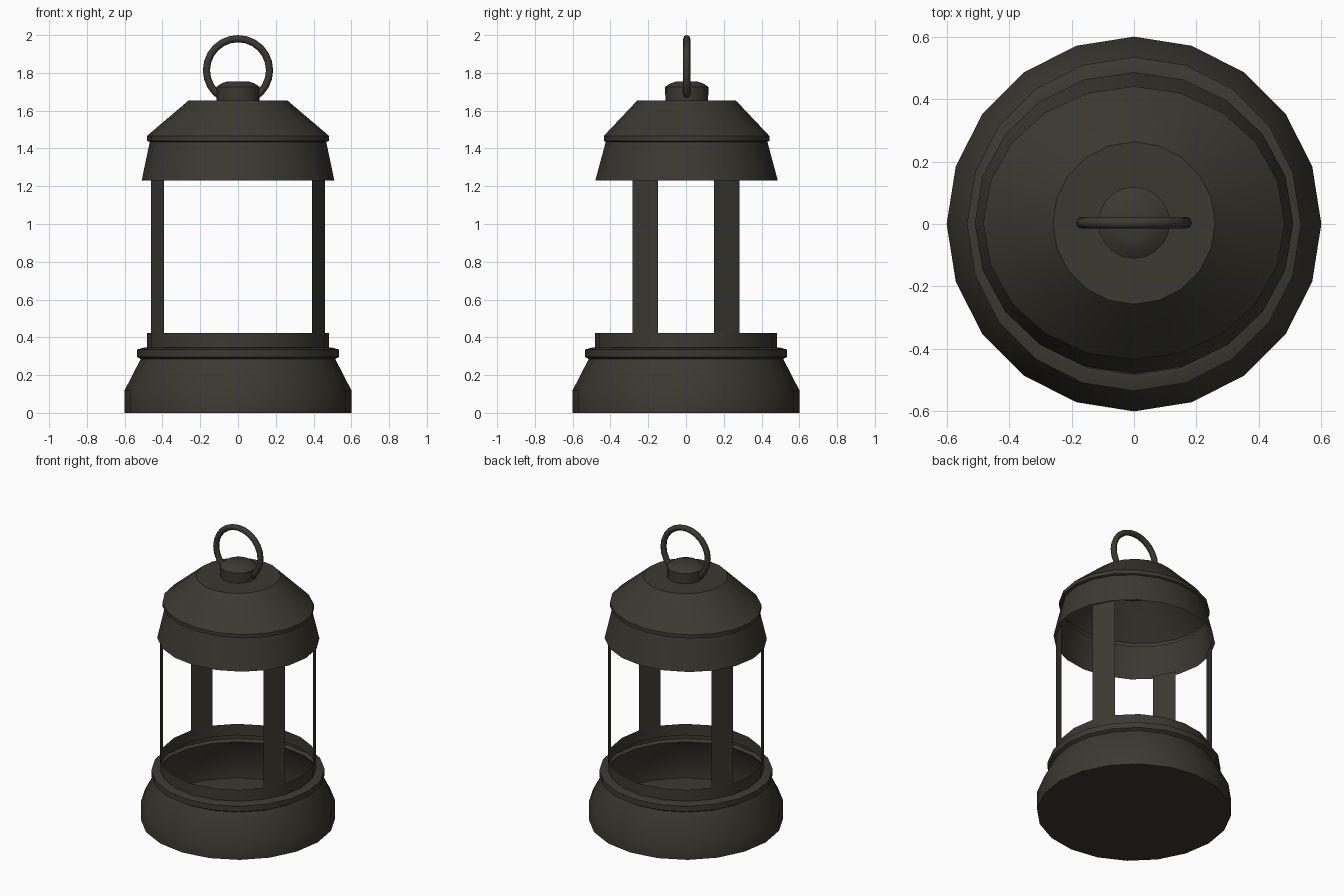
import bpy, bmesh, math

if "Cube" in bpy.data.objects:
    bpy.data.objects.remove(bpy.data.objects["Cube"])

SIDES = 20
metal = bpy.data.materials.new("dark olive metal")
metal.diffuse_color = (0.042, 0.040, 0.030, 1)
metal.use_nodes = True
metal.node_tree.nodes["Principled BSDF"].inputs["Base Color"].default_value = metal.diffuse_color


def finish(obj, angle=32):
    obj.data.materials.append(metal)
    bpy.ops.object.select_all(action='DESELECT')
    obj.select_set(True)
    bpy.context.view_layer.objects.active = obj
    bpy.ops.object.shade_smooth_by_angle(angle=math.radians(angle))


def turned(name, profile, cap_bottom=False, cap_top=False, y0=0.0, sides=SIDES):
    """Thin turned shell; profile rows are (x radius, y radius, z), bottom to top."""
    bm = bmesh.new()
    rings = []
    for rx, ry, z in profile:
        ring = []
        for i in range(sides):
            a = 2 * math.pi * i / sides
            ring.append(bm.verts.new((rx * math.cos(a), y0 + ry * math.sin(a), z)))
        rings.append(ring)
    for lo, hi in zip(rings, rings[1:]):
        for i in range(sides):
            j = (i + 1) % sides
            bm.faces.new((lo[i], lo[j], hi[j], hi[i]))
    if cap_bottom:
        bm.faces.new(rings[0][::-1])
    if cap_top:
        bm.faces.new(rings[-1])
    mesh = bpy.data.meshes.new(name)
    bm.to_mesh(mesh)
    bm.free()
    obj = bpy.data.objects.new(name, mesh)
    bpy.context.collection.objects.link(obj)
    finish(obj)
    return obj


def circle(rows):
    return [(r, r, z) for r, z in rows]


# hollow base with flange and upright collar
turned("base", circle([(0.60, 0), (0.60, 0.12), (0.515, 0.285), (0.535, 0.297),
                       (0.535, 0.335), (0.50, 0.345), (0.483, 0.345), (0.483, 0.422)]),
       cap_bottom=True)

# roof: flared skirt, rim, slope and flat top
turned("roof", [(0.51, 0.483, 1.23), (0.467, 0.428, 1.435), (0.483, 0.438, 1.44),
                (0.483, 0.438, 1.465), (0.472, 0.43, 1.475), (0.26, 0.26, 1.655)],
       cap_top=True, y0=0.003)

# knob on the roof
turned("knob", circle([(0.113, 1.65), (0.115, 1.725), (0.085, 1.745), (0.055, 1.755)]),
       cap_top=True, y0=0.004)

# four thin upright plates, each one facet of the collar
for sx in (1, -1):
    for sy in (1, -1):
        name = ("right" if sx > 0 else "left") + ("_back" if sy > 0 else "_front") + "_pillar"
        pts = [(sx * 0.483 * math.cos(a), sy * 0.483 * math.sin(a))
               for a in (math.radians(18), math.radians(36))]
        if sx * sy < 0:
            pts.reverse()
        (ax, ay), (bx, by) = pts
        mesh = bpy.data.meshes.new(name)
        mesh.from_pydata([(ax, ay, 0.42), (bx, by, 0.42), (bx, by, 1.24), (ax, ay, 1.24)],
                         [], [(0, 1, 2, 3)])
        obj = bpy.data.objects.new(name, mesh)
        bpy.context.collection.objects.link(obj)
        finish(obj)

# carrying ring
bpy.ops.mesh.primitive_torus_add(major_radius=0.167, minor_radius=0.019, major_segments=24,
                                 minor_segments=8, location=(0, 0.004, 1.814),
                                 rotation=(math.pi / 2, 0, 0))
ring = bpy.context.object
ring.name = "carrying_ring"
finish(ring, 60)
